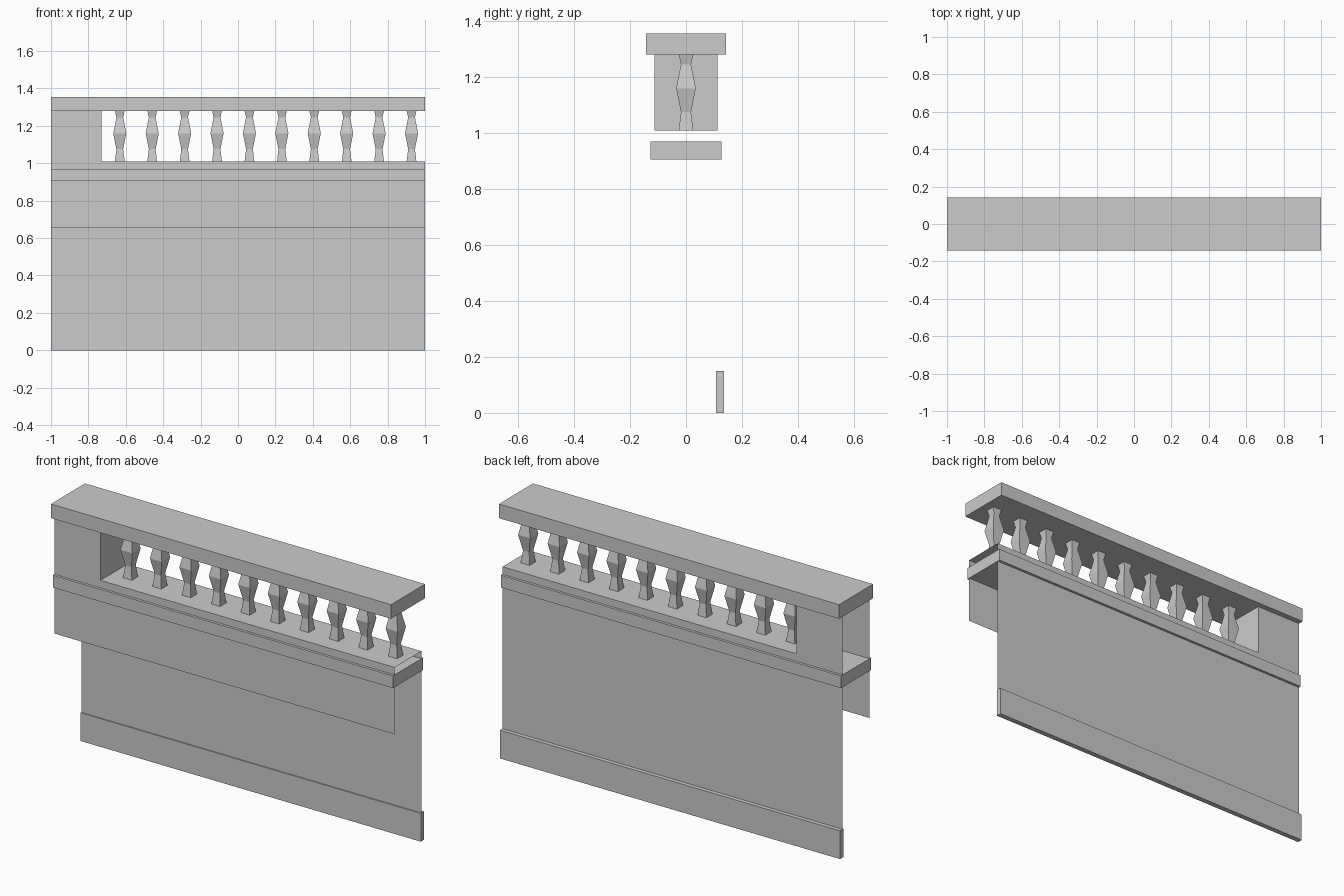
import bpy, bmesh

if "Cube" in bpy.data.objects:
    bpy.data.objects.remove(bpy.data.objects["Cube"])

HALF = 0.113        # half thickness of the wall
POST_X = -0.73      # inner side of the end post
DECK_Z, RAIL_Z = 1.01, 1.28


def make(name, verts, faces):
    mesh = bpy.data.meshes.new(name)
    mesh.from_pydata(verts, [], faces)
    obj = bpy.data.objects.new(name, mesh)
    bpy.context.collection.objects.link(obj)
    return obj


def box(name, y0, y1, z0, z1):
    """Full-length closed bar."""
    v = [(x, y, z) for x in (-1, 1) for y in (y0, y1) for z in (z0, z1)]
    f = [(0, 1, 3, 2), (4, 6, 7, 5), (0, 4, 5, 1),
         (2, 3, 7, 6), (0, 2, 6, 4), (1, 5, 7, 3)]
    return make(name, v, f)


def wall(name, y, z0):
    """L-shaped sheet: wall face with the end post rising from it."""
    pts = [(-1, z0), (1, z0), (1, DECK_Z), (POST_X, DECK_Z),
           (POST_X, RAIL_Z), (-1, RAIL_Z)]
    order = tuple(range(6)) if y < 0 else tuple(reversed(range(6)))
    return make(name, [(x, y, z) for x, z in pts], [order])


# Solid bars
box("top_rail", -0.143, 0.143, RAIL_Z, 1.355)
box("ledge", -0.127, 0.127, 0.905, 0.97)
box("baseboard", 0.107, 0.135, 0.0, 0.15)

# Thin wall sheets
wall("front_wall", -HALF, 0.655)
wall("back_wall", HALF, 0.0)

# Deck under the balusters and inner side of the post
make("deck", [(POST_X, -HALF, DECK_Z), (1, -HALF, DECK_Z),
              (1, HALF, DECK_Z), (POST_X, HALF, DECK_Z)], [(0, 1, 2, 3)])
make("post_side", [(POST_X, -HALF, DECK_Z), (POST_X, HALF, DECK_Z),
                   (POST_X, HALF, RAIL_Z), (POST_X, -HALF, RAIL_Z)], [(0, 1, 2, 3)])

# Square balusters: (half width, height) rings
PROFILE = [(0.026, DECK_Z), (0.018, 1.075), (0.035, 1.16),
           (0.018, 1.245), (0.026, RAIL_Z)]
for i in range(10):
    cx = -0.632 + i * 0.1733
    verts = [(cx + sx * r, sy * r, z) for r, z in PROFILE
             for sx, sy in ((-1, -1), (1, -1), (1, 1), (-1, 1))]
    faces = [(4 * k + j, 4 * k + (j + 1) % 4, 4 * k + 4 + (j + 1) % 4, 4 * k + 4 + j)
             for k in range(len(PROFILE) - 1) for j in range(4)]
    make(f"baluster_{i + 1}", verts, faces)
